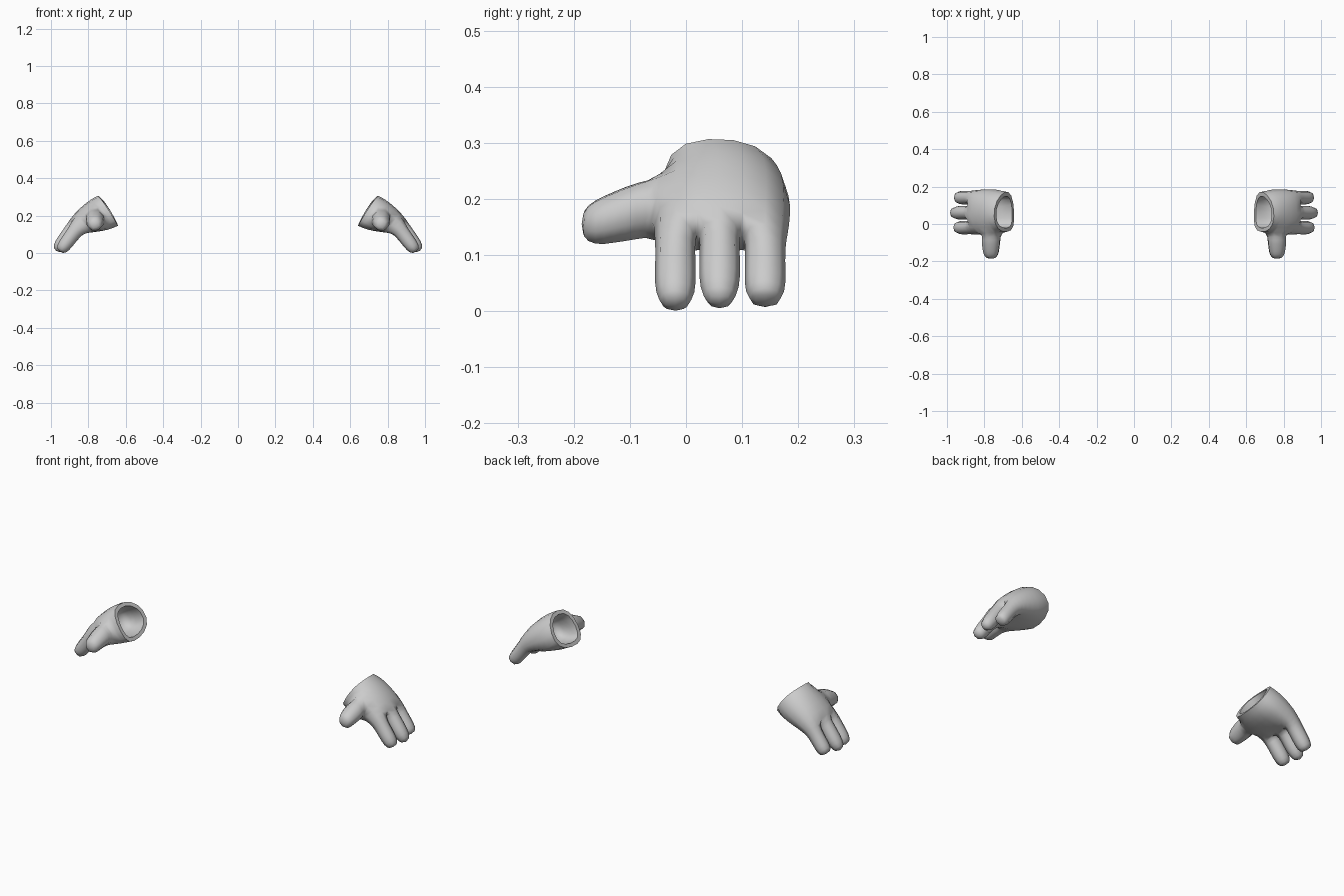
import bpy, bmesh, math
from mathutils import Vector

if "Cube" in bpy.data.objects:
    bpy.data.objects.remove(bpy.data.objects["Cube"])

grey = bpy.data.materials.new("glove_grey")
grey.diffuse_color = (0.6, 0.6, 0.6, 1)
grey.use_nodes = True
grey.node_tree.nodes["Principled BSDF"].inputs["Base Color"].default_value = grey.diffuse_color

# Palm loops: four top points front to back, then four bottom points back to front
CUFF = [(.705, -.045, .255), (.747, -.012, .306), (.752, .09, .311), (.715, .16, .28),
        (.668, .184, .205), (.643, .125, .152), (.638, .01, .14), (.652, -.042, .165)]
WRIST = [(.748, -.05, .262), (.785, .02, .292), (.785, .1, .292), (.75, .185, .262),
         (.69, .192, .15), (.69, .1, .122), (.69, .02, .122), (.69, -.055, .135)]
PALM = [(.825, -.058, .215), (.842, .02, .246), (.842, .1, .246), (.82, .19, .225),
        (.76, .19, .12), (.77, .1, .112), (.77, .02, .112), (.775, -.06, .115)]
KNUCKLE = [(.875, -.06, .175), (.9, .02, .185), (.9, .1, .185), (.875, .186, .175),
           (.81, .184, .1), (.825, .1, .105), (.825, .02, .105), (.815, -.06, .1)]

# Finger axis and outward normal; (y centre, normal offset, tip distance)
ALONG, OUT, SIDE = Vector((.6, 0, -.8)), Vector((.8, 0, .6)), Vector((0, 1, 0))
FINGERS = [(-.019, .767, .567), (.06, .785, .577), (.141, .767, .556)]


def shrink(points, k):
    pts = [Vector(p) for p in points]
    c = sum(pts, Vector()) / len(pts)
    return [c + (p - c) * k for p in pts]


def make_glove(name, sign):
    bm = bmesh.new()
    crease = bm.edges.layers.float.new("crease_edge")

    def loop(points):
        return [bm.verts.new((p[0] * sign, p[1], p[2])) for p in points]

    def bridge(a, b, skip=None):
        n = len(a)
        for i in range(n):
            if i != skip:
                j = (i + 1) % n
                bm.faces.new((a[i], a[j], b[j], b[i]))

    def cell(r, i):
        return [r[i], r[i + 1], r[6 - i], r[7 - i]]

    # Palm shell, open at the front side for the thumb
    cuff, wrist, palm, knuckle = map(loop, (CUFF, WRIST, PALM, KNUCKLE))
    bridge(cuff, wrist)
    bridge(wrist, palm, skip=7)
    bridge(palm, knuckle)

    # Cuff rim and hollow inside
    rim = loop(shrink(CUFF, .8))
    inner = loop(shrink(WRIST, .74))
    deep = loop(shrink(PALM, .7))
    bridge(cuff, rim)
    bridge(rim, inner)
    bridge(inner, deep)
    for i in range(3):
        bm.faces.new(cell(deep, i))
    for r in (cuff, rim):
        for i in range(8):
            bm.edges.get((r[i], r[(i + 1) % 8]))[crease] = 1.0

    # Fingers
    for i, (y, off, tip) in enumerate(FINGERS):
        prev = cell(knuckle, i)
        for s, hy, hn in ((.435, .038, .043), (.49, .04, .041), (.535, .039, .039), (tip, .025, .025)):
            c = OUT * off + ALONG * s + SIDE * y
            ring = loop([c + SIDE * (a * hy) + OUT * (b * hn)
                         for a, b in ((-1, 1), (1, 1), (1, -1), (-1, -1))])
            bridge(prev, ring)
            prev = ring
        bm.faces.new(prev)

    # Thumb
    prev = [wrist[0], palm[0], palm[7], wrist[7]]
    for y, z, h in ((-.085, .18, .058), (-.13, .167, .051), (-.162, .158, .046), (-.188, .155, .027)):
        ring = loop([(.765 + h * 1.41 * math.cos(math.radians(a)), y,
                      z + h * 1.41 * math.sin(math.radians(a))) for a in (110, 20, -70, -160)])
        bridge(prev, ring)
        prev = ring
    bm.faces.new(prev)

    bmesh.ops.recalc_face_normals(bm, faces=bm.faces)
    for f in bm.faces:
        f.smooth = True
    for e in bm.edges:
        e.smooth = e[crease] < .5
    me = bpy.data.meshes.new(name)
    bm.to_mesh(me)
    bm.free()
    me.materials.append(grey)
    ob = bpy.data.objects.new(name, me)
    bpy.context.collection.objects.link(ob)
    sub = ob.modifiers.new("rounding", 'SUBSURF')
    sub.levels = sub.render_levels = 1


make_glove("right_glove", 1)
make_glove("left_glove", -1)
